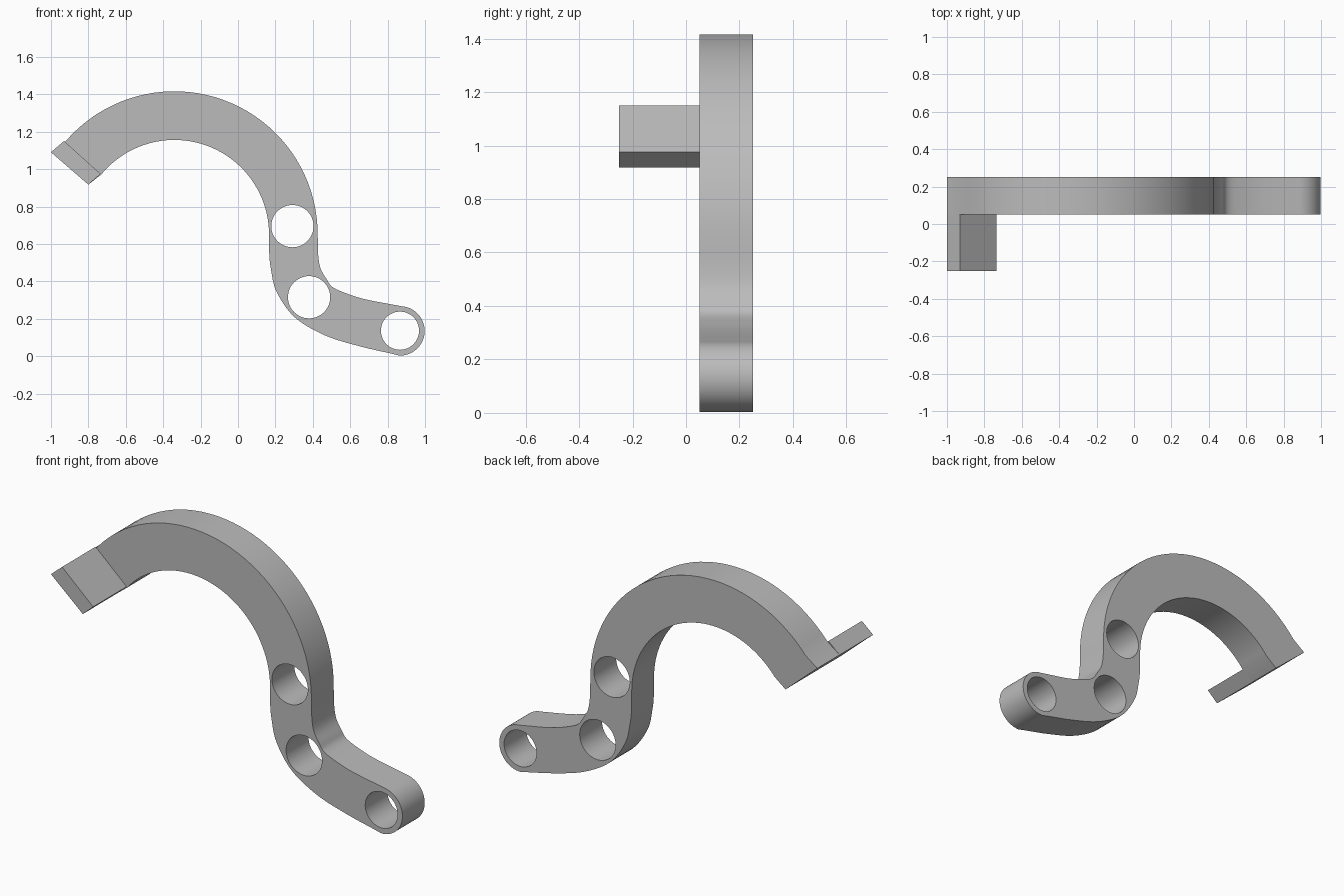
import bpy, bmesh
from math import cos, sin, atan2, pi
from mathutils import Vector

cube = bpy.data.objects.get("Cube")
if cube:
    bpy.data.objects.remove(cube)

grey = bpy.data.materials.new("plain grey")
grey.use_nodes = True
grey.diffuse_color = (0.5, 0.5, 0.5, 1)
grey.node_tree.nodes["Principled BSDF"].inputs["Base Color"].default_value = (0.5, 0.5, 0.5, 1)


def arc(cx, cz, r, a0, a1, n):
    return [(cx + r * cos(a0 + (a1 - a0) * i / n), cz + r * sin(a0 + (a1 - a0) * i / n))
            for i in range(n + 1)]


def smooth_path(points, steps=6):
    """Catmull-Rom path through the points."""
    p = [Vector(q) for q in points]
    p = [2 * p[0] - p[1]] + p + [2 * p[-1] - p[-2]]
    out = []
    for a, b, c, d in zip(p, p[1:], p[2:], p[3:]):
        for i in range(steps):
            t = i / steps
            out.append(0.5 * (2 * b + (c - a) * t + (2 * a - 5 * b + 4 * c - d) * t ** 2
                              + (3 * b - a - 3 * c + d) * t ** 3))
    return out + [p[-2]]


def plate(name, loops, y0, y1):
    """Extrude front-view outlines (first outer, then holes) from y0 to y1."""
    curve = bpy.data.curves.new(name + "_outline", "CURVE")
    curve.dimensions, curve.fill_mode = "2D", "BOTH"
    curve.extrude = (y1 - y0) / 2
    for loop in loops:
        spline = curve.splines.new("POLY")
        spline.points.add(len(loop) - 1)
        for point, (x, z) in zip(spline.points, loop):
            point.co = (x, z, 0, 1)
        spline.use_cyclic_u = True
    helper = bpy.data.objects.new(name + "_helper", curve)
    bpy.context.collection.objects.link(helper)
    bpy.context.view_layer.update()
    mesh = bpy.data.meshes.new_from_object(
        helper.evaluated_get(bpy.context.evaluated_depsgraph_get()))
    bpy.data.objects.remove(helper)
    bm = bmesh.new()
    bm.from_mesh(mesh)
    bmesh.ops.remove_doubles(bm, verts=bm.verts, dist=1e-5)
    for v in bm.verts:
        v.co = (v.co.x, (y0 + y1) / 2 - v.co.z, v.co.y)
    bmesh.ops.recalc_face_normals(bm, faces=bm.faces)
    bm.to_mesh(mesh)
    bm.free()
    mesh.materials.clear()
    mesh.materials.append(grey)
    obj = bpy.data.objects.new(name, mesh)
    bpy.context.collection.objects.link(obj)
    bpy.ops.object.select_all(action="DESELECT")
    obj.select_set(True)
    bpy.context.view_layer.objects.active = obj
    bpy.ops.object.shade_smooth_by_angle(angle=0.5)
    return obj


# Slanted end of the hook, shared by the arm and the tab
end = [(-0.93, 1.15), (-1.0, 1.09), (-0.80, 0.917), (-0.735, 0.975)]

# Hooked arm: big arch, S-shaped neck, rounded foot
cx, cz = -0.34, 0.65
outer = arc(cx, cz, 0.766, 0, atan2(0.50, -0.59), 40)
inner = arc(cx, cz, 0.506, atan2(0.325, -0.395), 0, 40)
under = smooth_path([(0.166, 0.65), (0.167, 0.55), (0.176, 0.465), (0.206, 0.345), (0.302, 0.209),
                     (0.463, 0.112), (0.65, 0.053), (0.85, 0.007)])
foot = arc(0.866, 0.135, 0.132, -1.6, 1.5, 28)
over = smooth_path([(0.874, 0.267), (0.676, 0.305), (0.56, 0.343), (0.502, 0.372),
                    (0.475, 0.41), (0.442, 0.467), (0.429, 0.54), (0.426, 0.65)])
outline = outer + end[1:3] + inner + under[1:-1] + foot + over[1:-1]
holes = [arc(x, z, r, 0, 2 * pi * 47 / 48, 47)
         for x, z, r in ((0.291, 0.695, 0.113), (0.38, 0.315, 0.113), (0.866, 0.136, 0.102))]
plate("hooked_arm", [outline] + holes, 0.05, 0.25)

# Tab reaching forward from the slanted end
plate("end_tab", [end], -0.25, 0.05)
